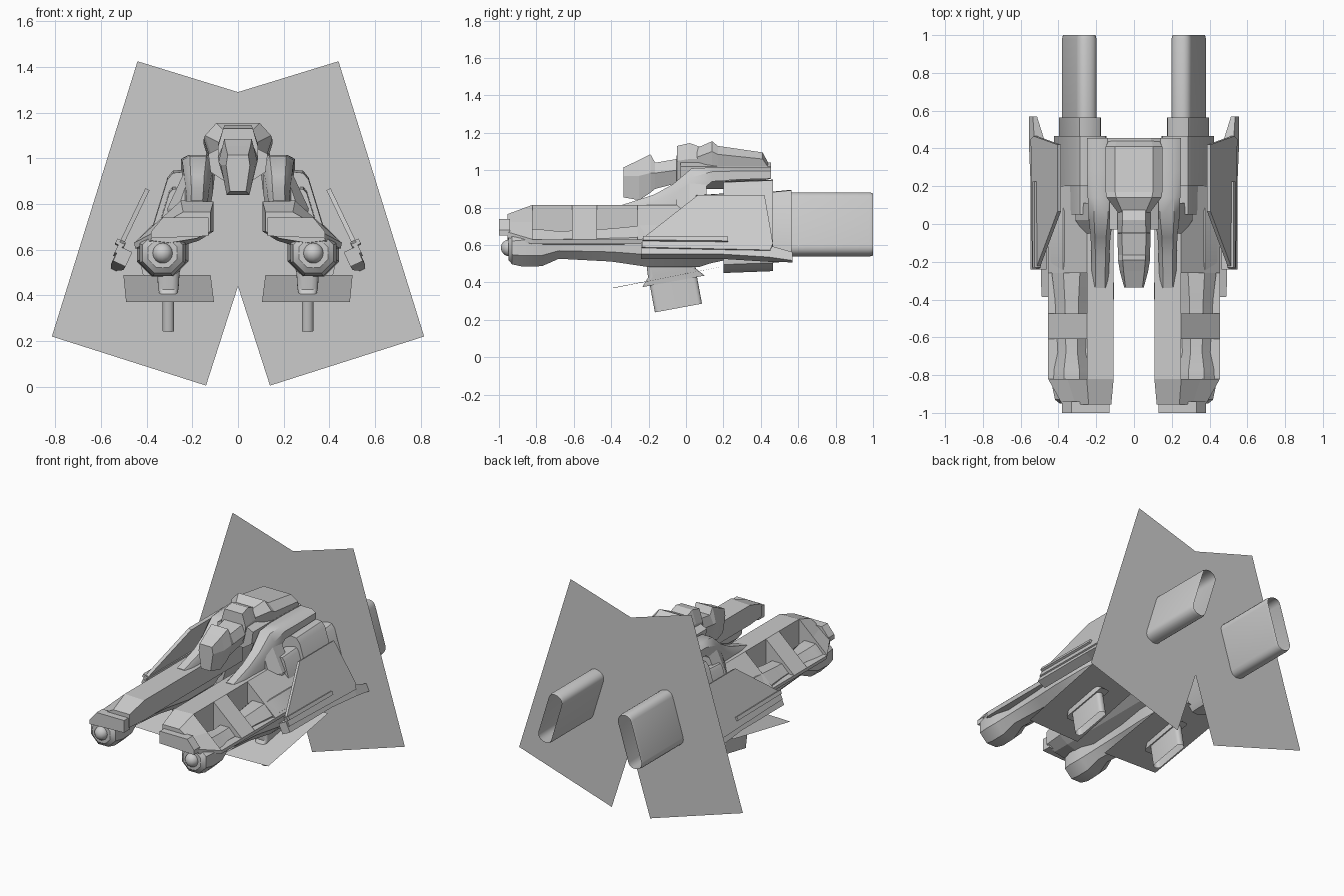
import bpy, bmesh, math
from mathutils import Vector

if "Cube" in bpy.data.objects:
    bpy.data.objects.remove(bpy.data.objects["Cube"])

C17, S17 = math.cos(math.radians(17)), math.sin(math.radians(17))


def finish(name, bm, mirror=False, smooth=None):
    bmesh.ops.remove_doubles(bm, verts=bm.verts, dist=0.0005)
    bmesh.ops.recalc_face_normals(bm, faces=bm.faces)
    me = bpy.data.meshes.new(name)
    bm.to_mesh(me)
    bm.free()
    ob = bpy.data.objects.new(name, me)
    bpy.context.collection.objects.link(ob)
    if mirror:
        ob.modifiers.new("mirror", "MIRROR").use_mirror_merge = False
    if smooth:
        bpy.ops.object.select_all(action='DESELECT')
        bpy.context.view_layer.objects.active = ob
        ob.select_set(True)
        bpy.ops.object.shade_smooth_by_angle(angle=math.radians(smooth))
    return ob


def loft(name, rings, mirror=True, caps=True, smooth=None):
    bm = bmesh.new()
    vs = [[bm.verts.new(p) for p in r] for r in rings]
    n = len(vs[0])
    for a, b in zip(vs, vs[1:]):
        for i in range(n):
            j = (i + 1) % n
            bm.faces.new((a[i], a[j], b[j], b[i]))
    if caps:
        bm.faces.new(vs[0])
        bm.faces.new(vs[-1])
    return finish(name, bm, mirror, smooth)


def sheet(name, pts):
    bm = bmesh.new()
    bm.faces.new([bm.verts.new(p) for p in pts])
    return finish(name, bm, True)


def at_y(sec, y):
    return [(x, y, z) for x, z in sec]


def sym(half):
    return half + [(-x, z) for x, z in reversed(half)]


def rounded(w, l, r, n=4):
    # rounded rectangle outline with half sizes w, l
    out = []
    for k, (sx, sy) in enumerate([(1, 1), (-1, 1), (-1, -1), (1, -1)]):
        for i in range(n + 1):
            a = math.pi / 2 * (k + i / n)
            out.append((sx * (w - r) + r * math.cos(a), sy * (l - r) + r * math.sin(a)))
    return out


def tilted(sec, y, cx=.29, cz=.71):
    # section leaned 17 degrees, top towards the centre line
    return [(cx + u * C17 - v * S17, y, cz + u * S17 + v * C17) for u, v in sec]


# long outer hulls with two notches cut in the sloped shoulder
nose = [(.12, .765), (.24, .765), (.31, .725), (.38, .67), (.38, .64), (.30, .63), (.18, .65), (.12, .68)]
full = [(.108, .81), (.25, .815), (.3525, .7225), (.455, .63), (.45, .605), (.30, .60), (.17, .64), (.108, .68)]
cut = full[:2] + [(.25, .63)] + full[3:]
rings = [at_y(nose, -.955), at_y(full, -.82)]
for a, b in ((-.82, -.61), (-.475, -.26)):
    rings += [at_y(s, y) for s, y in ((full, a), (cut, a), (cut, b), (full, b))]
rings.append(at_y(full, .2))
loft("hull", rings)
lip = [(.13, .74), (.33, .74), (.38, .68), (.38, .65), (.13, .66)]
loft("hull_front_lip", [at_y(lip, -1), at_y(lip, -.94)])

# round gun nacelles slung under the hulls
rings = []
for y, zc, r in ((-.95, .585, .065), (-.93, .585, .09), (-.87, .585, .103), (-.77, .585, .1), (-.68, .60, .075),
                 (-.4, .60, .09), (-.2, .595, .115), (.07, .595, .115), (.13, .595, .095), (.22, .60, .08)):
    rings.append([(.33 + r * math.cos(math.pi / 8 * (2 * i + 1)) * 1.06, y,
                   zc + r * math.sin(math.pi / 8 * (2 * i + 1)) * 1.06) for i in range(8)])
loft("nacelle", rings, smooth=35)
bm = bmesh.new()
bmesh.ops.create_uvsphere(bm, u_segments=12, v_segments=8, radius=.045)
bmesh.ops.translate(bm, verts=bm.verts, vec=(.33, -.945, .585))
finish("nacelle_lens", bm, True, 40)

# main engines: connector, housing, collar, open exhaust tube, flat exhaust panel
for name, w, l, r, y0, y1 in (("engine_connector", .06, .17, .03, .05, .21), ("engine_housing", .085, .245, .05, .2, .465),
                              ("engine_collar", .07, .19, .04, .46, .565)):
    sec = rounded(w, l, r, 2)
    loft(name, [tilted(sec, y0, .285, .695), tilted(sec, y1, .285, .705)], smooth=30)
tube = rounded(.054, .175, .045)
lip2 = rounded(.049, .17, .042)
loft("exhaust_tube", [tilted(tube, .565), tilted(tube, .98), tilted(lip2, 1.0)], caps=False, smooth=40)
panel_pts = [(0, .572, 1.29), (.44, .572, 1.425), (.815, .572, .22), (.14, .572, .005), (0, .572, .44)]
sheet("exhaust_panel", panel_pts)

# lower thrusters: flange, open tube and slanted panel
def slanted(sec, d, cx=.305, cy=-.075, cz=.45):
    a = math.radians(10.5)
    ca, sa = math.cos(a), math.sin(a)
    return [(cx + u, cy + v * ca + d * sa, cz + v * sa - d * ca) for u, v in sec]

loft("thruster_flange", [slanted(rounded(.05, .125, .03), -.08), slanted(rounded(.045, .13, .03), 0),
                         slanted(rounded(.033, .17, .02), .045)], smooth=30)
loft("thruster_tube", [slanted(rounded(.025, .128, .022), .03), slanted(rounded(.025, .128, .022), .19)],
     caps=False, smooth=40)
sheet("thruster_panel", [(.105, -.40, .37), (.49, -.385, .37), (.502, .22, .49), (.12, .22, .49)])

# leaning side armour, rail with rear spike, and thin upper bar
def lean(y, z, off):
    return (.385 + (.865 - z) * .48 + off * .9, y, z + off * .43)

prof = [(-.235, .625), (.065, .86), (.42, .86), (.465, .60), (.45, .565), (-.235, .58)]
loft("side_armour", [[lean(y, z, o) for y, z in prof] for o in (0, .02)])

def diamond(y, cx, cz, w, h):
    a = math.radians(25)
    return [(cx + u * w * math.cos(a) + v * h * math.sin(a), y, cz + u * w * math.sin(a) - v * h * math.cos(a))
            for u, v in ((-1, -1), (1, -1), (1, 1), (-1, 1))]

loft("side_rail", [diamond(-.24, .505, .57, .03, .035), diamond(.2, .505, .57, .03, .035),
                   diamond(.44, .515, .555, .03, .035), diamond(.57, .535, .535, .012, .025)])
loft("side_bar", [diamond(-.23, .515, .63, .02, .012), diamond(.225, .515, .625, .02, .012)])

# curved pylons from the body down to the hulls
rings = []
for y, x0, x1, z0, z1 in ((.455, .10, .25, .955, 1.015), (.28, .10, .25, .95, 1.015), (.14, .10, .245, .94, 1.015),
                          (.03, .11, .24, .85, 1.01), (-.07, .125, .23, .76, .925), (-.17, .13, .225, .74, .87),
                          (-.34, .135, .225, .74, .815)):
    c = (x1 - x0) * .22
    h = (z1 - z0) * .3
    rings.append(at_y([(x0, z0), (x1, z0), (x1, z1 - h), (x1 - c, z1), (x0 + c, z1), (x0, z1 - h)], y))
loft("pylon", rings, smooth=40)
strut = [(.18, .93), (.24, .93), (.31, .78), (.29, .68), (.18, .68)]
loft("pylon_brace", [at_y([(.15 + (x - .15) * .7, z) for x, z in strut], -.05), at_y(strut, .02), at_y(strut, .11)])

# central body and faceted rear cowl
body = sym([(.06, .90), (.12, .94), (.13, 1.02), (.09, 1.04)])
loft("body", [at_y(body, -.03), at_y(body, .2), at_y(sym([(.08, .955), (.14, .965), (.14, 1.02), (.09, 1.04)]), .455)], False)
cowl = []
for y, wb, wm, wt, zm, zt in ((.06, .07, .085, .06, 1.07, 1.12), (.14, .10, .145, .095, 1.10, 1.155),
                              (.17, .11, .15, .10, 1.085, 1.13), (.41, .12, .15, .10, 1.06, 1.095),
                              (.45, .12, .13, .09, 1.0, 1.02)):
    cowl.append(at_y(sym([(wb, .965), (wm, zm), (wt, zt)]), y))
loft("rear_cowl", cowl, False)

# cockpit head with stepped canopy
head = []
for y, wb, wm, wt, zb, zm, zt in ((-.335, .035, .052, .045, .855, .97, 1.015), (-.25, .05, .075, .055, .84, .97, 1.055),
                                  (-.19, .055, .085, .06, .88, .985, 1.085), (-.165, .055, .085, .06, .90, .985, 1.04),
                                  (-.05, .06, .088, .065, .93, 1.0, 1.06), (-.048, .06, .088, .065, .93, 1.05, 1.13),
                                  (.02, .06, .088, .06, .94, 1.06, 1.145), (.09, .06, .085, .06, .95, 1.06, 1.12)):
    head.append(at_y(sym([(wb, zb), (wm, zm), (wt, zt)]), y))
loft("cockpit", head, False)
